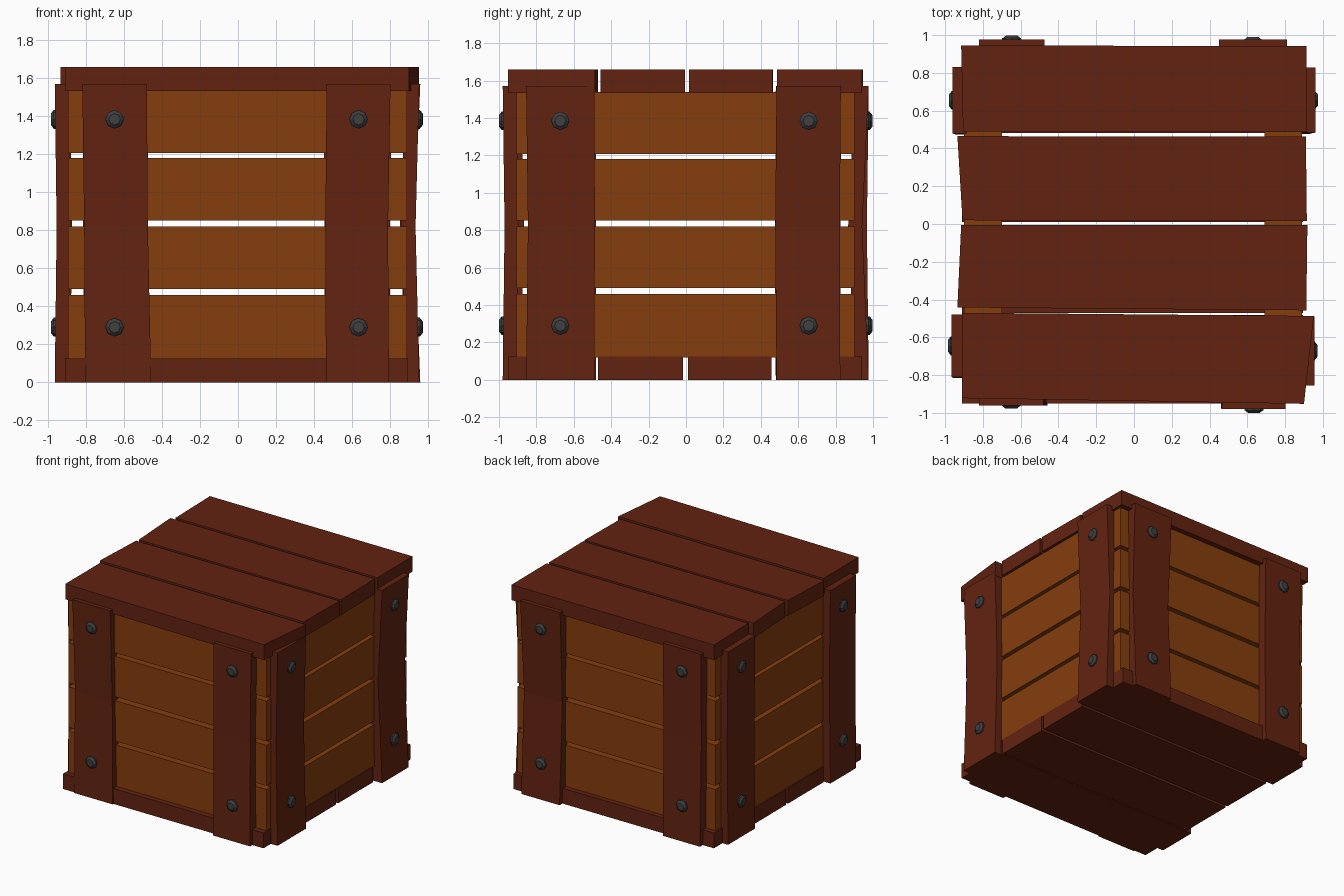
import bpy, bmesh, math
from mathutils import Vector, Matrix

if "Cube" in bpy.data.objects:
    bpy.data.objects.remove(bpy.data.objects["Cube"])


def material(name, rgb):
    m = bpy.data.materials.new(name)
    m.diffuse_color = (*rgb, 1)
    m.use_nodes = True
    m.node_tree.nodes["Principled BSDF"].inputs["Base Color"].default_value = m.diffuse_color
    return m


RED = material("red brown wood", (0.122, 0.0165, 0.0055))
ORANGE = material("orange brown wood", (0.235, 0.047, 0.004))
IRON = material("dark iron", (0.05, 0.05, 0.05))


def finish(bm, name, mat):
    bmesh.ops.recalc_face_normals(bm, faces=bm.faces)
    me = bpy.data.meshes.new(name)
    bm.to_mesh(me)
    bm.free()
    me.materials.append(mat)
    bpy.context.collection.objects.link(bpy.data.objects.new(name, me))


def loft(name, mat, rings):
    """Solid through a stack of four-point rings."""
    bm = bmesh.new()
    vs = [[bm.verts.new(p) for p in r] for r in rings]
    for a, b in zip(vs, vs[1:]):
        for i in range(4):
            j = (i + 1) % 4
            bm.faces.new((a[i], a[j], b[j], b[i]))
    bm.faces.new(vs[0])
    bm.faces.new(vs[-1])
    finish(bm, name, mat)


def board(name, mat, quad, z0, z1):
    loft(name, mat, [[(x, y, z) for x, y in quad] for z in (z0, z1)])


def box(name, mat, x0, x1, y0, y1, z0, z1):
    board(name, mat, [(x0, y0), (x1, y0), (x1, y1), (x0, y1)], z0, z1)


# lid planks: slightly crooked outlines
lid = [
    [(-.91, -.922), (.90, -.952), (.952, -.487), (-.91, -.47)],
    [(-.935, -.442), (.912, -.457), (.918, -.005), (-.915, -.005)],
    [(-.908, .02), (.915, .016), (.91, .462), (-.935, .465)],
    [(-.905, .49), (.915, .487), (.912, .942), (-.915, .945)],
]
for i, q in enumerate(lid):
    board(f"lid_plank_{i + 1}", RED, q, 1.535, 1.66)

# floor planks
for i, (y0, y1) in enumerate([(-.95, -.482), (-.47, -.015), (.01, .458), (.482, .94)]):
    box(f"floor_plank_{i + 1}", RED, -.91, .895, y0, y1, 0, .125)

# wall slats: four levels on each side, with open gaps between
for i, (z0, z1) in enumerate([(.12, .46), (.49, .82), (.852, 1.18), (1.208, 1.54)]):
    box(f"front_slat_{i + 1}", ORANGE, -.895, .89, -.905, -.70, z0, z1)
    box(f"back_slat_{i + 1}", ORANGE, -.895, .89, .70, .90, z0, z1)
    box(f"left_slat_{i + 1}", ORANGE, -.90, -.70, -.70, .70, z0, z1)
    box(f"right_slat_{i + 1}", ORANGE, .69, .89, -.70, .70, z0, z1)

# upright battens: (u range at bottom, middle, top), outer face, inward kink
X, Y = Vector((1, 0, 0)), Vector((0, 1, 0))
sides = {
    "front": (X, -Y, [((-.805, -.457), (-.81, -.475), (-.82, -.48), .96, .02),
                      ((.463, .795), (.46, .79), (.467, .803), .98, .01)]),
    "back": (X, Y, [((-.81, -.475), (-.815, -.475), (-.82, -.475), .977, .01),
                    ((.455, .80), (.455, .80), (.45, .81), .977, .035)]),
    "right": (Y, X, [((-.855, -.49), (-.845, -.487), (-.855, -.49), .955, .02),
                     ((.484, .825), (.477, .822), (.484, .828), .96, .033)]),
    "left": (Y, -X, [((-.81, -.48), (-.815, -.48), (-.81, -.48), .965, .01),
                     ((.48, .83), (.475, .825), (.48, .83), .96, .012)]),
}
for side, (U, N, posts) in sides.items():
    for k, (b, m, t, out, kink) in enumerate(posts):
        rings = []
        for (u0, u1), z, d in ((b, 0, 0), (m, .82, kink), (t, 1.57, 0)):
            o, n = out - d, out - d - .075
            rings.append([U * u + N * v + Vector((0, 0, z))
                          for u, v in ((u0, n), (u1, n), (u1, o), (u0, o))])
        loft(f"{side}_batten_{k + 1}", RED, rings)

        # bolts: eight-sided flange with a tapered head, two per batten
        for j, z in enumerate((.29, 1.385)):
            bm = bmesh.new()
            face = out - kink * .33
            rot = N.to_track_quat('Z', 'Y').to_matrix().to_4x4()
            base = U * ((t[0] + t[1]) / 2) + Vector((0, 0, z))
            for r1, r2, depth, off in ((.05, .05, .02, 0), (.05, .03, .016, .018)):
                mat = Matrix.Translation(base + N * (face + off - .01 + depth / 2)) @ rot
                bmesh.ops.create_cone(bm, cap_ends=True, segments=8, radius1=r1,
                                      radius2=r2, depth=depth, matrix=mat)
            finish(bm, f"{side}_bolt_{k + 1}_{j + 1}", IRON)
